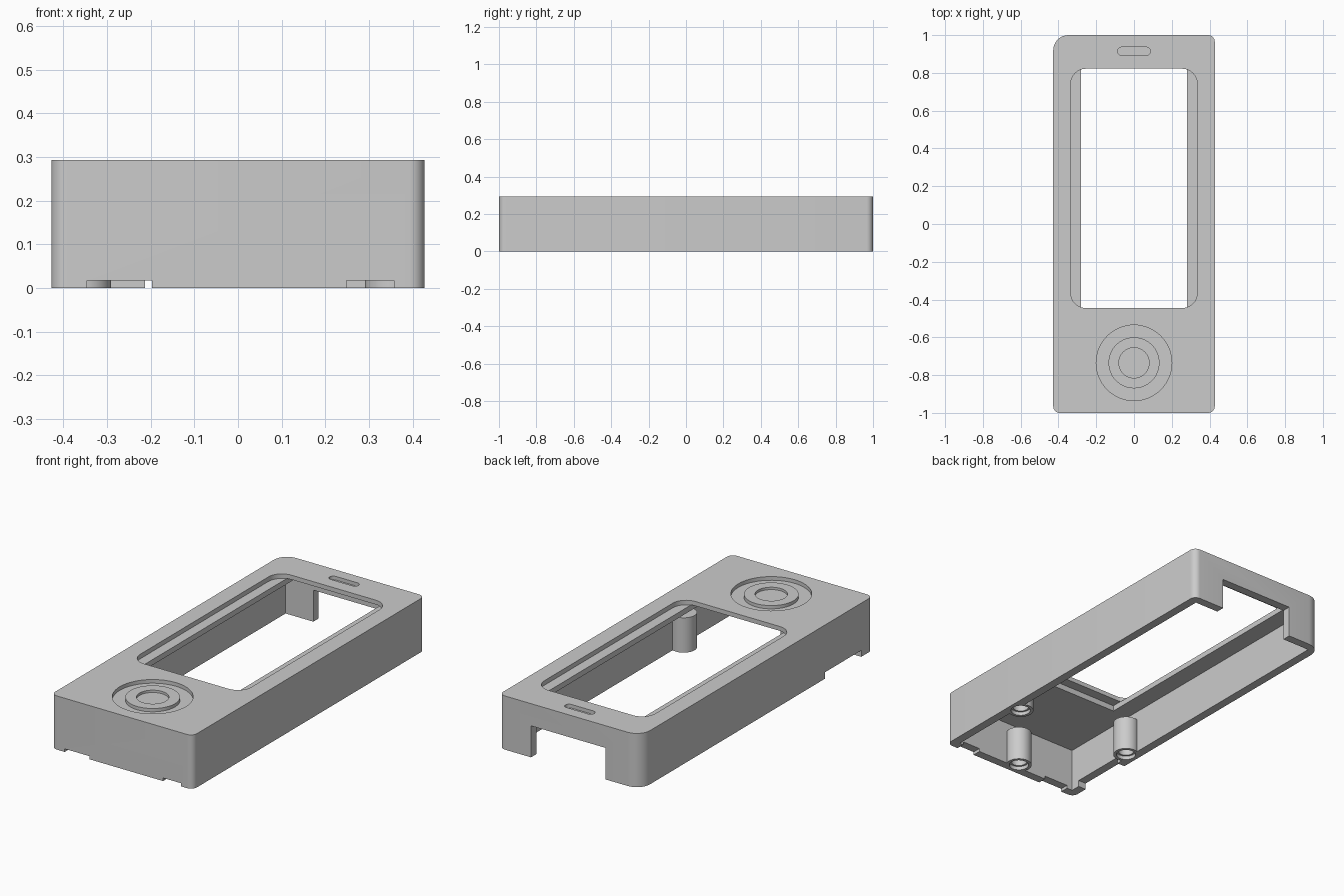
import bpy, math
from math import pi, cos, sin

cube = bpy.data.objects.get("Cube")
if cube:
    bpy.data.objects.remove(cube, do_unlink=True)

grey = bpy.data.materials.new("matte grey")
grey.use_nodes = True
colour = (0.6, 0.6, 0.6, 1)
grey.diffuse_color = colour
grey.node_tree.nodes["Principled BSDF"].inputs["Base Color"].default_value = colour


def prism(name, outline, z0, z1):
    """Extrude a counter-clockwise outline from z0 to z1."""
    n = len(outline)
    verts = [(x, y, z) for z in (z0, z1) for x, y in outline]
    faces = [list(range(n))[::-1], list(range(n, 2 * n))]
    faces += [[i, (i + 1) % n, (i + 1) % n + n, i + n] for i in range(n)]
    mesh = bpy.data.meshes.new(name)
    mesh.from_pydata(verts, [], faces)
    mesh.materials.append(grey)
    obj = bpy.data.objects.new(name, mesh)
    bpy.context.collection.objects.link(obj)
    return obj


def box(name, x0, x1, y0, y1, z0, z1, radii=None):
    """Box with corner radii in the order front left, front right, back right, back left."""
    if not radii:
        return prism(name, [(x0, y0), (x1, y0), (x1, y1), (x0, y1)], z0, z1)
    corners = [(x0, y0, 1, 1), (x1, y0, -1, 1), (x1, y1, -1, -1), (x0, y1, 1, -1)]
    points = []
    for k, ((x, y, sx, sy), r) in enumerate(zip(corners, radii)):
        for i in range(9):
            a = pi + k * pi / 2 + i * pi / 16
            points.append((x + sx * r + r * cos(a), y + sy * r + r * sin(a)))
    return prism(name, points, z0, z1)


def disc(name, x, y, r, z0, z1, sides=48):
    ring = [(x + r * cos(2 * pi * i / sides), y + r * sin(2 * pi * i / sides))
            for i in range(sides)]
    return prism(name, ring, z0, z1)


def combine(target, tool, operation="DIFFERENCE"):
    mod = target.modifiers.new("combine", "BOOLEAN")
    mod.operation = operation
    mod.solver = "EXACT"
    mod.object = tool
    bpy.context.view_layer.objects.active = target
    bpy.ops.object.modifier_apply(modifier=mod.name)
    bpy.data.objects.remove(tool, do_unlink=True)


W, H, TOP, UNDER, LEDGE = 0.4275, 1.0, 0.293, 0.238, 0.268

# Hollow case, open underneath
case = box("case_shell", -W, W, -H, H, 0, TOP, (0.035, 0.035, 0.035, 0.08))
combine(case, box("cavity", -0.38, 0.38, -0.953, 0.953, -0.1, UNDER))

# Screen window with a ledge along each side, and the screen bed below
combine(case, box("window", -0.335, 0.335, -0.445, 0.822, LEDGE, 0.4, (0.08,) * 4))
combine(case, box("screen_bed", -0.28, 0.28, -0.5, 0.88, 0.1, LEDGE + 0.001))

# Shallow slot at the back of the top
combine(case, box("slot", -0.087, 0.087, 0.893, 0.936, TOP - 0.02, 0.4, (0.0214,) * 4))

# Opening in the back wall and shallow notches in the lower rim
combine(case, box("back_opening", -0.213, 0.235, 0.9, 1.1, -0.1, 0.172))
combine(case, box("front_notch_a", -0.346, -0.197, -1.1, -0.94, -0.1, 0.017))
combine(case, box("front_notch_b", 0.248, 0.357, -1.1, -0.94, -0.1, 0.017))
combine(case, box("side_notch", -0.5, -0.36, -0.9, -0.587, -0.1, 0.035))

# Three free-topped screw posts set into the walls, with blind holes
for x, y in ((-0.357, -0.49), (0.357, -0.49), (0, -0.93)):
    combine(case, disc("post", x, y, 0.066, 0, 0.19), "UNION")
    combine(case, disc("screw_hole", x, y, 0.05, -0.1, 0.02))
    combine(case, disc("pilot_hole", x, y, 0.04, -0.1, 0.12))

# Round dish around the control
PAD_Y = -0.735
combine(case, disc("dish", 0, PAD_Y, 0.2, TOP - 0.02, 0.4, 64))

# Raised control ring
ring = disc("control_ring", 0, PAD_Y, 0.135, TOP - 0.022, TOP - 0.002, 64)
combine(ring, disc("ring_hole", 0, PAD_Y, 0.08, TOP - 0.015, 0.4, 64))

for obj in (case, ring):
    bpy.ops.object.select_all(action="DESELECT")
    obj.select_set(True)
    bpy.context.view_layer.objects.active = obj
    bpy.ops.object.shade_smooth_by_angle(angle=math.radians(30))
